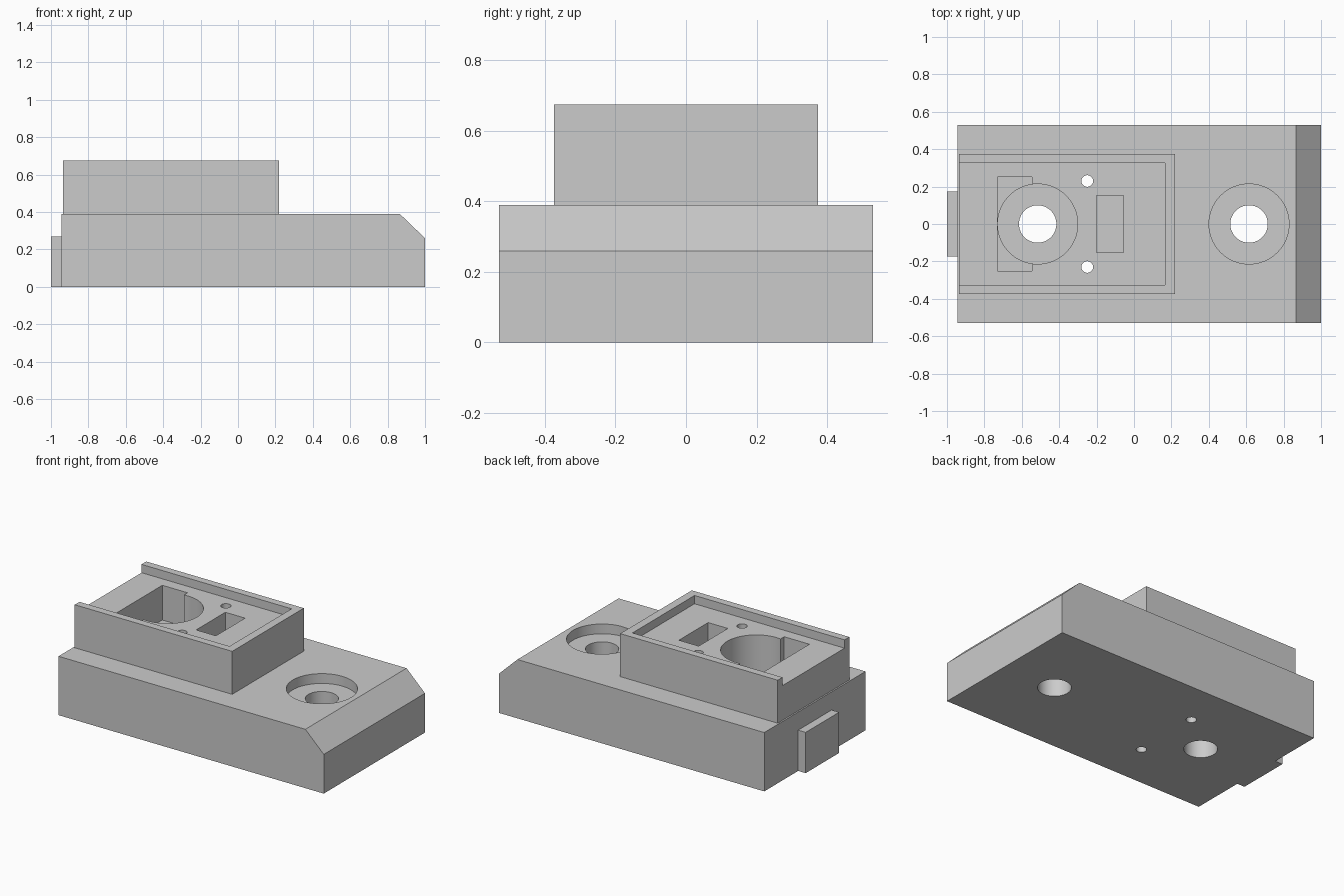
import bpy
import bmesh
from math import radians

default_cube = bpy.data.objects.get("Cube")
if default_cube:
    bpy.data.objects.remove(default_cube, do_unlink=True)

grey = bpy.data.materials.new("light grey")
grey.use_nodes = True
colour = (0.6, 0.6, 0.6, 1)
grey.diffuse_color = colour
grey.node_tree.nodes["Principled BSDF"].inputs["Base Color"].default_value = colour


def finish(name, bm):
    bmesh.ops.recalc_face_normals(bm, faces=bm.faces)
    mesh = bpy.data.meshes.new(name)
    bm.to_mesh(mesh)
    bm.free()
    mesh.materials.append(grey)
    obj = bpy.data.objects.new(name, mesh)
    bpy.context.collection.objects.link(obj)
    return obj


def prism(name, profile, y):
    """Extrude an x-z profile symmetrically to +/- y."""
    bm = bmesh.new()
    face = bm.faces.new([bm.verts.new((x, -y, z)) for x, z in profile])
    ext = bmesh.ops.extrude_face_region(bm, geom=[face])
    verts = [g for g in ext["geom"] if isinstance(g, bmesh.types.BMVert)]
    bmesh.ops.translate(bm, verts=verts, vec=(0, 2 * y, 0))
    return finish(name, bm)


def box(name, x0, x1, y, z0, z1):
    return prism(name, [(x0, z0), (x1, z0), (x1, z1), (x0, z1)], y)


def cylinder(name, x, y, radius, z0, z1):
    bm = bmesh.new()
    bmesh.ops.create_cone(bm, cap_ends=True, segments=64, radius1=radius,
                          radius2=radius, depth=z1 - z0)
    bmesh.ops.translate(bm, verts=bm.verts, vec=(x, y, (z0 + z1) / 2))
    return finish(name, bm)


def combine(target, tool, operation):
    tool.hide_render = True
    mod = target.modifiers.new(operation.title(), 'BOOLEAN')
    mod.operation = operation
    mod.solver = 'EXACT'
    mod.object = tool
    bpy.context.view_layer.objects.active = target
    bpy.ops.object.modifier_apply(modifier=mod.name)
    bpy.data.objects.remove(tool, do_unlink=True)


TOP, FLOOR, DECK = 0.675, 0.62, 0.39

# Base with sloped end, raised housing and end tab
housing = prism("mounting_base", [(-0.945, 0), (1, 0), (1, 0.26),
                                  (0.865, DECK), (-0.945, DECK)], 0.53)
combine(housing, box("raised_housing", -0.935, 0.22, 0.375, 0.2, TOP), 'UNION')
combine(housing, box("end_tab", -1, -0.8, 0.175, 0, 0.27), 'UNION')

# Open-ended tray in the housing, with a wide pocket and a narrow slot
for cutter in (box("tray_cut", -1.1, 0.165, 0.325, FLOOR, 0.8),
               box("pocket_cut", -0.73, -0.545, 0.25, DECK, 0.8),
               box("slot_cut", -0.2, -0.055, 0.153, DECK, 0.8)):
    combine(housing, cutter, 'DIFFERENCE')

# Counterbored bolt holes
for x in (-0.515, 0.615):
    combine(housing, cylinder("counterbore_cut", x, 0, 0.214, 0.325, 0.8), 'DIFFERENCE')
    combine(housing, cylinder("bolt_cut", x, 0, 0.1, -0.1, 0.8), 'DIFFERENCE')

# Small through holes
for y in (-0.23, 0.23):
    combine(housing, cylinder("pin_cut", -0.25, y, 0.031, -0.1, 0.8), 'DIFFERENCE')

bpy.ops.object.select_all(action='DESELECT')
housing.select_set(True)
bpy.context.view_layer.objects.active = housing
bpy.ops.object.shade_smooth_by_angle(angle=radians(30))
